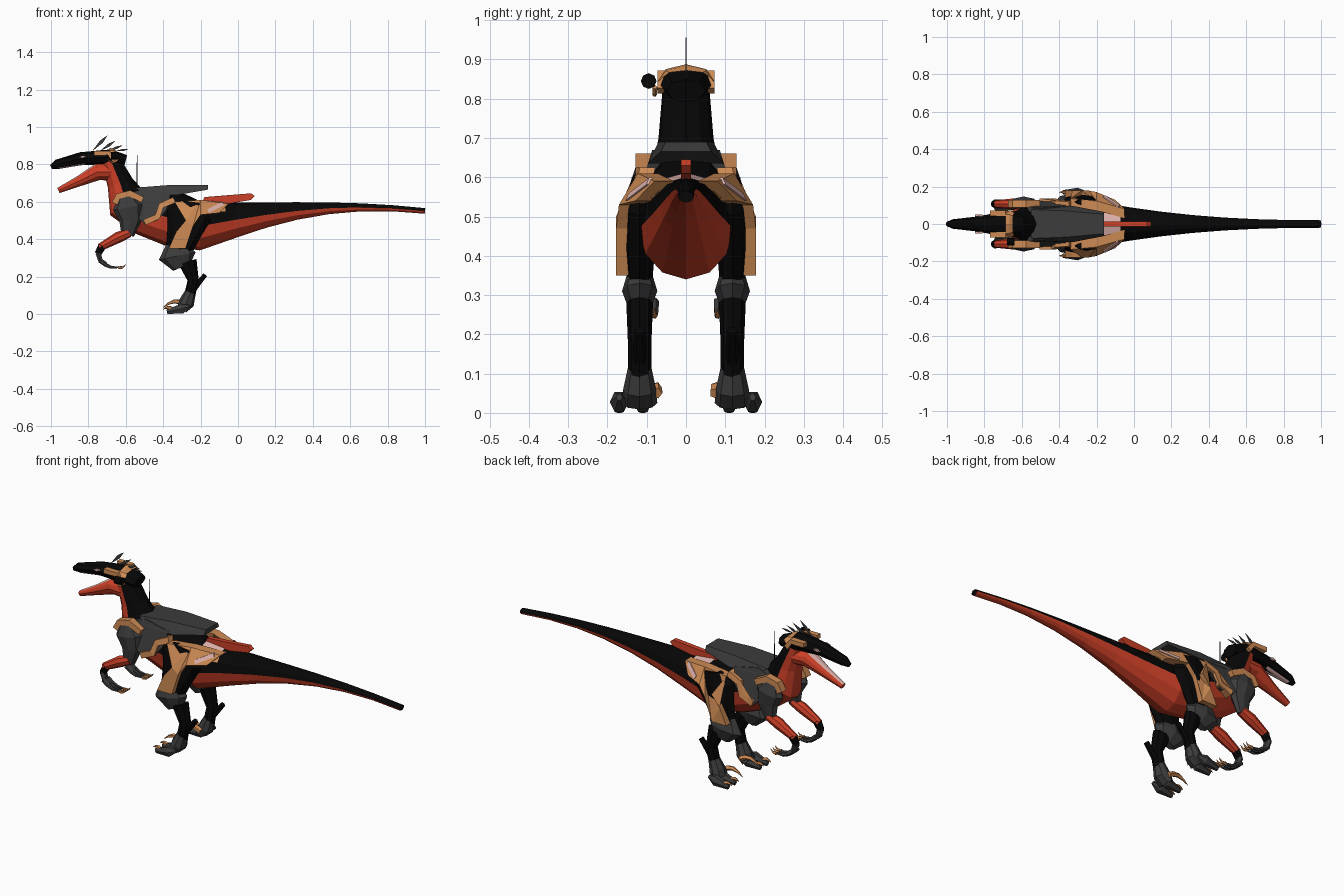
import bpy
import bmesh
from math import sin, cos, pi
from mathutils import Vector

cube = bpy.data.objects.get("Cube")
if cube:
    bpy.data.objects.remove(cube)


def material(name, red, green, blue):
    mat = bpy.data.materials.new(name)
    mat.use_nodes = True
    colour = (red, green, blue, 1)
    mat.diffuse_color = colour
    mat.node_tree.nodes["Principled BSDF"].inputs["Base Color"].default_value = colour
    return mat


BLACK = material("black", .002, .002, .002)
GREY = material("dark grey", .045, .045, .045)
RED = material("rust red", .6, .05, .02)
TAN = material("tan", .62, .26, .09)
PINK = material("pale pink", .75, .45, .42)


def finish(name, mesh_data, materials):
    bmesh.ops.recalc_face_normals(mesh_data, faces=mesh_data.faces)
    mesh = bpy.data.meshes.new(name)
    mesh_data.to_mesh(mesh)
    mesh_data.free()
    for mat in materials:
        mesh.materials.append(mat)
    part = bpy.data.objects.new(name, mesh)
    bpy.context.collection.objects.link(part)


def tube(name, rings, materials, y=0, flat=1, sides=8, second=(), start=0, keep=None):
    """Loft through rings (x, z, radius, optional half width) in the plane at y.

    Sides listed in second take the second material, from the ring start on;
    keep lists the sides that are built when the loft is an open shell."""
    shape = bmesh.new()
    centres = [Vector((ring[0], y, ring[1])) for ring in rings]
    loops = []
    for i, (x, z, radius, *width) in enumerate(rings):
        following = centres[min(i + 1, len(rings) - 1)]
        along = (following - centres[max(i - 1, 0)]).normalized()
        up = Vector((0, 1, 0)).cross(along) * radius
        side = Vector((0, 1, 0)) * (width[0] if width else radius * flat)
        angles = [2 * pi * k / sides for k in range(sides)]
        loops.append([shape.verts.new(centres[i] + side * cos(a) + up * sin(a)) for a in angles])
    for i, (near, far) in enumerate(zip(loops, loops[1:])):
        for k in keep or range(sides):
            j = (k + 1) % sides
            face = shape.faces.new((near[k], near[j], far[j], far[k]))
            face.material_index = int(k in second and i >= start)
    if not keep:
        shape.faces.new(loops[0])
        shape.faces.new(loops[-1])
    finish(name, shape, materials)


def plate(name, outline, mat, y, thick, mirror=1, lean=0):
    """Side plate from an (x, z) outline; lean tips its top and rear inwards."""
    shape = bmesh.new()
    layers = []
    for depth in (0, thick):
        layers.append([shape.verts.new((x, mirror * (
            y - depth - lean * (max(0, z - .53) + .6 * max(0, x + .22))), z))
            for x, z in outline])
        shape.faces.new(layers[-1])
    outer, inner = layers
    for k in range(len(outer)):
        shape.faces.new((outer[k - 1], outer[k], inner[k], inner[k - 1]))
    bmesh.ops.triangulate(shape, faces=[f for f in shape.faces if len(f.verts) > 4])
    finish(name, shape, [mat])


def strip(name, path, width, mat, **placing):
    """Angular armour strip of even width along an (x, z) path."""
    points = [Vector(p) for p in path]
    left, right = [], []
    for i, point in enumerate(points):
        along = points[min(i + 1, len(points) - 1)] - points[max(i - 1, 0)]
        across = along.orthogonal().normalized() * width
        left.append(point + across)
        right.append(point - across)
    plate(name, left + right[::-1], mat, **placing)


def claw(name, x, z, reach, arch, thick, mat, y, drop=0):
    """Tapering hooked claw that starts at (x, z) and curves along x."""
    steps = [i / 4 for i in range(5)]
    tube(name, [(x + reach * t, z + drop * t + arch * sin(pi * t), thick * (1 - t * t) + .001)
                for t in steps], [mat], y=y, sides=5)


# Tail, torso and neck in one loft, red underneath
trunk = []
for step in range(8):
    t = 1 - step / 7
    taper = (1 - t) ** 2.3
    trunk.append((1.2 * t - .2, .47 + .1 * sin(2.2 * t), .015 + .115 * taper, .02 + .1 * taper))
trunk += [(-.35, .51, .15, .12), (-.5, .55, .13, .11), (-.6, .6, .11, .09),
          (-.63, .7, .07), (-.68, .82, .05, .06)]
tube("body", trunk, [BLACK, RED], sides=12, second=range(6, 12))

# Head and open jaw
tube("skull", [(-.6, .82, .03, .05), (-.68, .84, .04, .07), (-.84, .83, .035, .04),
               (-.97, .8, .025), (-1, .785, .012)], [BLACK])
tube("lower_jaw", [(-.66, .76, .05), (-.75, .76, .045), (-.85, .71, .028), (-.96, .66, .015)],
     [RED, PINK], flat=1.2, sides=12, second=(2, 3), start=1)
tube("palate", [(-.76, .815, .006, .03), (-.96, .78, .006, .015)], [PINK], sides=6)

# Headset band, ear cup and microphone arm
tube("head_band", [(-.64, .855, .02, .06), (-.66, .842, .043, .073), (-.69, .845, .043, .073)],
     [TAN], keep=range(4))
tube("ear_cup", [(-.68, .845, .02), (-.64, .845, .02)], [BLACK], y=-.095)
claw("microphone_arm", -.64, .83, -.06, -.02, .006, TAN, y=-.08)

# Crest feathers fanning back from the brow
for i in range(4):
    base = Vector((-.78 + .04 * i, .87))
    angle = .8 - .22 * i
    length = .12 - .015 * i
    forward = Vector((cos(angle), sin(angle))) * length
    bulge = forward.orthogonal() * .08
    middle = base + forward * .6
    plate("crest_feather", [base, middle + bulge, base + forward, middle - bulge],
          GREY, y=.001, thick=.002)

# Antenna and tail fin
tube("antenna", [(-.54, .67, .003), (-.539, .85, .002)], [BLACK], sides=5)
plate("tail_fin", [(-.19, .6), (-.18, .625), (.07, .645), (.09, .63), (.07, .61), (-.05, .59)],
      RED, y=.013, thick=.026)

# Hip saddle, pale in the middle
tube("hip_saddle", [(-.06, .495, .106, .098), (-.17, .482, .131, .125)], [TAN, PINK],
     sides=12, second=(2, 3), keep=range(1, 5))

for mirror, side in ((-1, "left_"), (1, "right_")):
    leg = mirror * .118
    arm = mirror * .107

    # Eye and brow
    plate(side + "eye", [(-.85, .838), (-.83, .847), (-.81, .842), (-.83, .833)],
          PINK, y=.05, thick=.009, mirror=mirror)
    strip(side + "brow", [(-.77, .86), (-.69, .86), (-.66, .82)], .012, TAN,
          y=.073, thick=.03, mirror=mirror)

    # Back shell, flank and shoulder armour
    plate(side + "back_shell", [(-.55, .675), (-.36, .69), (-.16, .69), (-.16, .665),
                                (-.33, .635), (-.5, .64)],
          GREY, y=.15, thick=.1, mirror=mirror, lean=.5)
    plate(side + "flank", [(-.57, .65), (-.5, .67), (-.36, .645), (-.38, .56), (-.43, .5),
                           (-.5, .48), (-.56, .54)],
          GREY, y=.128, thick=.06, mirror=mirror, lean=.3)
    strip(side + "rib_strip", [(-.5, .49), (-.43, .52), (-.41, .58), (-.34, .61)],
          .016, TAN, y=.137, thick=.04, mirror=mirror, lean=.2)
    strip(side + "shoulder_strip", [(-.66, .59), (-.64, .63), (-.58, .645), (-.51, .61)],
          .016, TAN, y=.128, thick=.04, mirror=mirror)

    # Thigh and hip armour
    tube(side + "thigh", [(-.25, .6, .06, .02), (-.26, .53, .12, .035), (-.29, .43, .09, .04),
                          (-.32, .33, .07, .032)], [BLACK], y=leg)
    plate(side + "hip_plate", [(-.34, .6), (-.2, .61), (-.05, .59), (-.1, .54), (-.2, .53),
                               (-.24, .47), (-.28, .35), (-.37, .35), (-.33, .44), (-.28, .5)],
          TAN, y=.178, thick=.05, mirror=mirror, lean=.6)
    strip(side + "hip_vent", [(-.16, .55), (-.08, .59)], .01, PINK,
          y=.184, thick=.009, mirror=mirror, lean=.6)

    # Knee, shin and heel spur
    tube(side + "knee", [(-.325, .37, .06), (-.325, .31, .1), (-.3, .25, .05)],
         [GREY], y=leg, flat=.45)
    tube(side + "shin", [(-.27, .28, .05, .034), (-.24, .18, .03), (-.26, .09, .03)],
         [BLACK], y=leg)
    tube(side + "heel_spur", [(-.235, .135, .018), (-.175, .21, .014)], [BLACK], y=leg, sides=6)

    # Foot, toes and claws
    tube(side + "foot", [(-.255, .115, .03), (-.275, .06, .042), (-.3, .025, .028, .045)],
         [GREY], y=leg)
    for toe, offset in (("inner_", .11), ("outer_", .17)):
        tube(side + toe + "toe", [(-.26, .04, .01), (-.3, .028, .03), (-.38, .012, .014)],
             [GREY], y=mirror * offset, flat=.8, sides=6)
        claw(side + toe + "claw", -.35, .025, -.05, .01, .01, TAN, y=mirror * offset)
    claw(side + "sickle_claw", -.28, .05, -.12, .025, .014, TAN, y=mirror * .075, drop=-.015)

    # Arm
    tube(side + "shoulder", [(-.6, .63, .04), (-.59, .57, .08), (-.575, .5, .06),
                             (-.59, .42, .034)], [GREY], y=arm, flat=.5)
    tube(side + "forearm", [(-.58, .435, .025), (-.64, .41, .03), (-.74, .355, .02)],
         [RED], y=arm)
    tube(side + "wrist", [(-.725, .365, .022), (-.75, .32, .018)], [BLACK], y=arm)
    tube(side + "hand", [(-.748, .325, .016), (-.735, .285, .015), (-.705, .265, .013)],
         [GREY], y=arm, flat=1.5, sides=6)

    # Fingers with claws
    for i, finger in enumerate(("inner_", "middle_", "outer_")):
        spread = mirror * (.08 + .02 * i)
        claw(side + finger + "finger", -.74, .285, .12, -.02, .01, GREY, y=spread, drop=-.03)
        claw(side + finger + "finger_claw", -.64, .25, .04, -.01, .007, TAN, y=spread, drop=.015)
